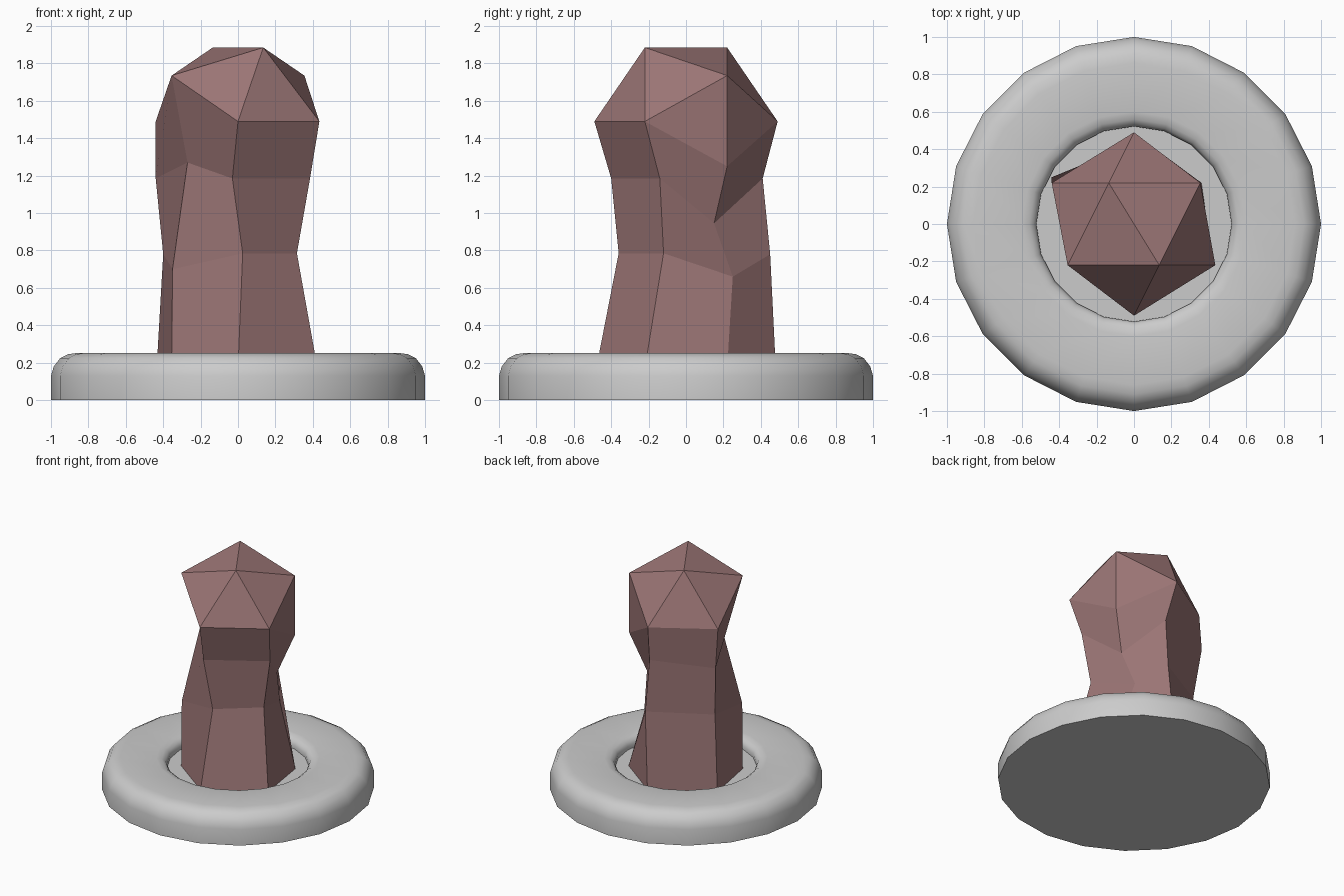
import bpy, bmesh, math

if "Cube" in bpy.data.objects:
    bpy.data.objects.remove(bpy.data.objects["Cube"])


def make_object(name, bm):
    bmesh.ops.recalc_face_normals(bm, faces=bm.faces)
    mesh = bpy.data.meshes.new(name)
    bm.to_mesh(mesh)
    bm.free()
    obj = bpy.data.objects.new(name, mesh)
    bpy.context.collection.objects.link(obj)
    return obj


# Round base: lathed profile with rounded outer edge and a central recess
SIDES = 20
profile = [(1.0, 0), (1.0, 0.13), (0.985, 0.18), (0.95, 0.225), (0.91, 0.245), (0.86, 0.252),
           (0.60, 0.252), (0.56, 0.243), (0.535, 0.225), (0.522, 0.20), (0.522, 0.17)]
bm = bmesh.new()
rings = []
for r, z in profile:
    rings.append([bm.verts.new((r * math.cos(i * math.tau / SIDES),
                                r * math.sin(i * math.tau / SIDES), z)) for i in range(SIDES)])
for low, high in zip(rings, rings[1:]):
    for i in range(SIDES):
        j = (i + 1) % SIDES
        bm.faces.new((low[i], low[j], high[j], high[i]))
bm.faces.new(rings[0])
bm.faces.new(rings[-1])
base = make_object("round_base", bm)
bpy.context.view_layer.objects.active = base
base.select_set(True)
bpy.ops.object.shade_smooth_by_angle(angle=math.radians(40))

# Faceted post: six-sided irregular shaft, rings listed from the head downwards
post_rings = [
    [(0, .49, 1.49), (.355, .22, 1.25), (.435, -.22, 1.49),
     (0, -.49, 1.49), (-.355, -.22, 1.735), (-.44, .22, 1.49)],
    [(.04, .41, 1.185), (.245, .15, .945), (.385, -.14, 1.185),
     (-.03, -.40, 1.185), (-.27, -.10, 1.27), (-.44, .25, 1.185)],
    [(.05, .45, .78), (.20, .25, .66), (.315, -.12, .785),
     (.025, -.36, .785), (-.35, -.22, .70), (-.40, .20, .78)],
    [(.01, .48, .17), (.36, .22, .17), (.425, -.22, .17),
     (0, -.48, .17), (-.355, -.22, .17), (-.435, .22, .17)],
]
bm = bmesh.new()
rings = [[bm.verts.new(p) for p in ring] for ring in post_rings]
for up, low in zip(rings, rings[1:]):
    for i in range(6):
        j = (i + 1) % 6
        bm.faces.new((up[i], up[j], low[j], low[i]))

# Head of the post: upper part of an icosahedron
a, b_low, c, d, e, f = rings[0]
b = bm.verts.new((.355, .22, 1.735))
t1 = bm.verts.new((-.135, .22, 1.885))
t2 = bm.verts.new((.135, -.22, 1.885))
for tri in ((t1, t2, e), (t1, t2, b), (t1, e, f), (t1, f, a), (t1, a, b),
            (t2, e, d), (t2, d, c), (t2, c, b), (b, a, b_low), (b, b_low, c)):
    bm.faces.new(tri)
post = make_object("faceted_post", bm)

mat = bpy.data.materials.new("dusty_brown")
mat.diffuse_color = (0.33, 0.18, 0.18, 1)
mat.use_nodes = True
mat.node_tree.nodes["Principled BSDF"].inputs["Base Color"].default_value = mat.diffuse_color
post.data.materials.append(mat)
